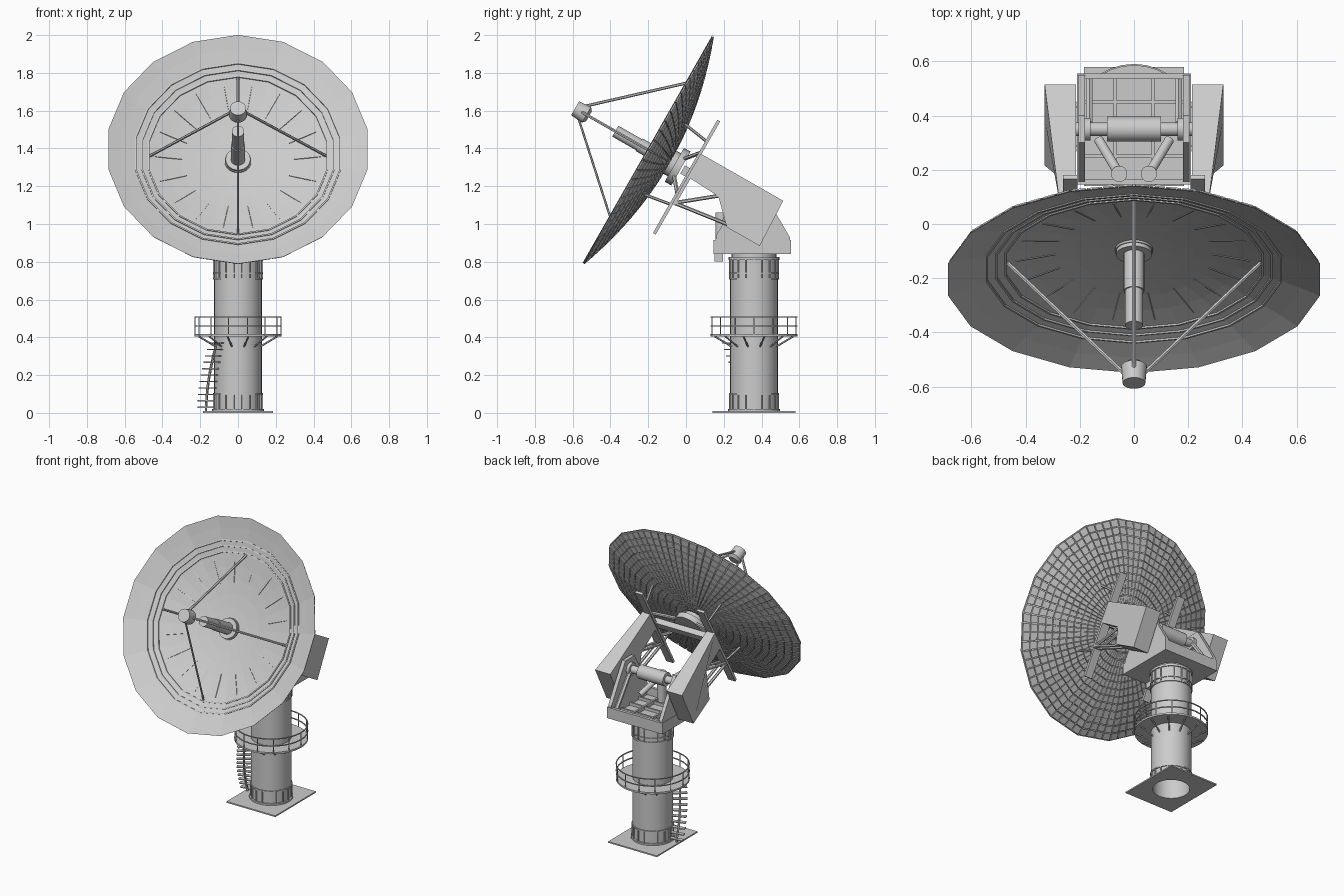
import bpy, bmesh, math
from mathutils import Matrix, Vector

if "Cube" in bpy.data.objects:
    bpy.data.objects.remove(bpy.data.objects["Cube"])

I4 = Matrix.Identity(4)
# Dish frame: local x sideways, y along the dish face, z along the pointing axis
c, s = 0.869, 0.495
DISH = Matrix(((1, 0, 0, 0), (0, s, -c, -0.205), (0, c, s, 1.395), (0, 0, 0, 1)))
COL = Matrix.Translation((0, 0.36, 0))
R, DEPTH = 0.697, 0.13


def finish(name, bm, smooth=False):
    bmesh.ops.recalc_face_normals(bm, faces=bm.faces)
    me = bpy.data.meshes.new(name)
    bm.to_mesh(me)
    bm.free()
    ob = bpy.data.objects.new(name, me)
    bpy.context.collection.objects.link(ob)
    if smooth:
        for p in me.polygons:
            p.use_smooth = True
        me.set_sharp_from_angle(angle=math.radians(35))
    return ob


def box(bm, lo, hi, M=I4):
    lo, hi = Vector(lo), Vector(hi)
    T = Matrix.Translation((lo + hi) / 2) @ Matrix.Diagonal((*(hi - lo), 1))
    bmesh.ops.create_cube(bm, size=1, matrix=M @ T)


def rod(bm, a, b, r, seg=8, M=I4, r2=None):
    a, b = M @ Vector(a), M @ Vector(b)
    d = b - a
    T = Matrix.Translation((a + b) / 2) @ d.to_track_quat('Z', 'Y').to_matrix().to_4x4()
    bmesh.ops.create_cone(bm, cap_ends=True, segments=seg, radius1=r, radius2=r if r2 is None else r2,
                          depth=d.length, matrix=T)


def lathe(bm, r0, r1, z0, z1, seg=32, M=I4):
    # ring of rectangular section
    rows = []
    for k in range(seg):
        a = 2 * math.pi * k / seg
        rows.append([bm.verts.new(M @ Vector((r * math.sin(a), r * math.cos(a), z)))
                     for r, z in ((r0, z0), (r1, z0), (r1, z1), (r0, z1))])
    for k in range(seg):
        p, q = rows[k], rows[(k + 1) % seg]
        for i in range(4):
            j = (i + 1) % 4
            bm.faces.new((p[i], p[j], q[j], q[i]))


def prism(bm, prof, xa, xb, M=I4):
    # side profile extruded in x; xa / xb are functions of the profile point
    A = [bm.verts.new(M @ Vector((xa(p), *p))) for p in prof]
    B = [bm.verts.new(M @ Vector((xb(p), *p))) for p in prof]
    bm.faces.new(A)
    bm.faces.new(B[::-1])
    n = len(prof)
    for i in range(n):
        j = (i + 1) % n
        bm.faces.new((A[i], B[i], B[j], A[j]))


def dish_point(f, k, off=0.0):
    # point on the 18-sided paraboloid, k counts quarter sides
    i, t = math.floor(k / 4), (k / 4) % 1
    a, b = math.radians(20 * i), math.radians(20 * (i + 1))
    x = math.sin(a) * (1 - t) + math.sin(b) * t
    y = math.cos(a) * (1 - t) + math.cos(b) * t
    return DISH @ Vector((x * R * f, y * R * f, -DEPTH * (1 - f * f) + off))


# Reflector shell
bm = bmesh.new()
rings = [0.08, 0.2, 0.32, 0.44, 0.56, 0.68, 0.8, 0.9, 1.0]
grid = [[bm.verts.new(dish_point(f, 4 * k)) for k in range(18)] for f in rings]
bm.faces.new(grid[0])
for u, v in zip(grid, grid[1:]):
    for k in range(18):
        j = (k + 1) % 18
        bm.faces.new((u[k], u[j], v[j], v[k]))
finish("dish_reflector", bm)

# Rear panels in concentric rows
bm = bmesh.new()
N = 13
for i in range(N):
    f0 = 0.13 + 0.87 * i / N
    f1 = 0.13 + 0.87 * (i + 0.9) / N
    for k in range(72):
        ks = (k + 0.06, k + 0.94)
        q = [(f0, ks[0]), (f0, ks[1]), (f1, ks[1]), (f1, ks[0])]
        back = [bm.verts.new(dish_point(f, g, -0.010)) for f, g in q]
        front = [bm.verts.new(dish_point(f, g, -0.003)) for f, g in q]
        bm.faces.new(back)
        for m in range(4):
            n = (m + 1) % 4
            bm.faces.new((back[m], front[m], front[n], back[n]))
finish("dish_rear_panels", bm)

# Raised seams on the dish face
bm = bmesh.new()
for f in (0.69, 0.74, 0.79):
    z = -DEPTH * (1 - f * f)
    lathe(bm, f * R - 0.004, f * R + 0.004, z - 0.004, z + 0.006, 18, DISH)
for k in range(18):
    rod(bm, dish_point(0.42, 4 * k + 2), dish_point(0.64, 4 * k + 2), 0.003, 4)
finish("dish_seams", bm)

# Feed horn, flange and rear hub
bm = bmesh.new()
rod(bm, (0, 0, -0.13), (0, 0, -0.105), 0.066, 24, DISH)
rod(bm, (0, 0, -0.11), (0, 0, 0.05), 0.038, 24, DISH)
rod(bm, (0, 0, 0.05), (0, 0, 0.195), 0.033, 24, DISH)
finish("feed_horn", bm, True)
bm = bmesh.new()
rod(bm, (0, 0, -0.165), (0, 0, -0.12), 0.07, 24, DISH)
rod(bm, (0, 0, -0.205), (0, 0, -0.165), 0.103, 24, DISH)
finish("dish_hub", bm, True)

# Subreflector and its struts
bm = bmesh.new()
rod(bm, (0, 0, 0.37), (0, 0, 0.44), 0.048, 24, DISH, 0.042)
rod(bm, (0, 0, 0.355), (0, 0, 0.37), 0.03, 24, DISH, 0.048)
finish("subreflector", bm, True)
bm = bmesh.new()
for x, y, r in ((1, 0, .008), (-1, 0, .008), (0, 1, .008), (0, -1, .006)):
    rod(bm, (x * 0.47, y * 0.47, -0.074), (x * 0.04, y * 0.04, 0.395), r, 6, DISH)
finish("subreflector_struts", bm)

# Rear mounting bars, cross beam and braces to the hub
bm = bmesh.new()
for m in (-1, 1):
    x = m * 0.235
    box(bm, (x - 0.027, -0.37, -0.262), (x + 0.027, 0.32, -0.245), DISH)
    for y in (-0.12, 0.12):
        rod(bm, (x, y, -0.25), (m * 0.06, y * 0.4, -0.19), 0.011, 6, DISH)
        rod(bm, (x, y * 1.6, -0.25), (x * 1.1, y * 1.8, -0.1), 0.008, 6, DISH)
box(bm, (-0.235, -0.025, -0.255), (0.235, 0.025, -0.215), DISH)
finish("dish_mount_bars", bm)

# Elevation arms with counterweights (profile in dish frame)
outer = lambda p: 0.33 if p[1] < -0.45 else 0.275
prof = [(0.12, -0.26), (0.12, -0.76), (-0.15, -0.77), (-0.15, -0.57), (-0.03, -0.45), (-0.02, -0.26)]
bm = bmesh.new()
for m in (-1, 1):
    prism(bm, prof, lambda p: m * 0.215, lambda p: m * outer(p), DISH)
    for x in (0.225, 0.265):
        rod(bm, (m * x, -0.175, -0.265), (m * x, -0.13, -0.6), 0.01, 6, DISH)
        rod(bm, (m * x, -0.175, -0.265), (m * x, -0.01, -0.47), 0.01, 6, DISH)
    box(bm, (m * 0.245 - 0.03, -0.185, -0.275), (m * 0.245 + 0.03, 0.12, -0.257), DISH)
finish("elevation_arms", bm)

# Yoke cheeks
bm = bmesh.new()
cheek = [(0.15, 0.86), (0.55, 0.86), (0.55, 0.93), (0.48, 1.05), (0.40, 1.18), (0.30, 1.18), (0.16, 0.94)]
for m in (-1, 1):
    prism(bm, cheek, lambda p: m * 0.18, lambda p: m * 0.205)
    rod(bm, (m * 0.165, 0.53, 0.88), (m * 0.165, 0.37, 1.1), 0.014, 6)
finish("yoke_cheeks", bm)

# Turntable tray with floor ribs and drive box
bm = bmesh.new()
box(bm, (-0.21, 0.145, 0.84), (0.21, 0.555, 0.86))
for y in (0.145, 0.535):
    box(bm, (-0.21, y, 0.84), (0.21, y + 0.02, 0.915))
for m in (-1, 1):
    box(bm, (m * 0.2 - 0.01, 0.145, 0.84), (m * 0.2 + 0.01, 0.555, 0.915))
    box(bm, (m * 0.07 - 0.006, 0.16, 0.85), (m * 0.07 + 0.006, 0.54, 0.885))
for y in (0.25, 0.35, 0.45):
    box(bm, (-0.19, y - 0.006, 0.85), (0.19, y + 0.006, 0.88))
box(bm, (-0.03, 0.15, 0.802), (0.03, 0.195, 0.84))
finish("turntable", bm)

# Elevation axle, motor and actuators
bm = bmesh.new()
rod(bm, (-0.235, 0.35, 1.11), (0.235, 0.35, 1.11), 0.025, 20)
rod(bm, (-0.1, 0.35, 1.11), (0.1, 0.35, 1.11), 0.046, 20)
for m in (-1, 1):
    rod(bm, (m * 0.18, 0.35, 1.11), (m * 0.16, 0.35, 1.11), 0.042, 20)
    rod(bm, (m * 0.055, 0.185, 1.04), (m * 0.13, 0.31, 0.93), 0.018, 14)
    rod(bm, (m * 0.055, 0.185, 0.86), (m * 0.055, 0.185, 1.06), 0.03, 16)
finish("elevation_drive", bm, True)

# Column: hollow tube with flange rings
bm = bmesh.new()
lathe(bm, 0.115, 0.126, 0.0, 0.82, 40, COL)
for z0, z1, r in ((0.008, 0.02, 0.137), (0.095, 0.105, 0.132), (0.705, 0.715, 0.132),
                  (0.735, 0.742, 0.132), (0.81, 0.825, 0.134)):
    lathe(bm, 0.12, r, z0, z1, 40, COL)
lathe(bm, 0.09, 0.118, 0.82, 0.845, 40, COL)
finish("column", bm, True)

# Stiffener ribs at the column foot and head
bm = bmesh.new()
for k in range(18):
    M = COL @ Matrix.Rotation(2 * math.pi * k / 18, 4, 'Z')
    for z0, z1 in ((0.015, 0.1), (0.715, 0.82)):
        box(bm, (0.12, -0.003, z0), (0.133, 0.003, z1), M)
finish("column_ribs", bm)

# Base plate with the column opening
bm = bmesh.new()
n = 40
loops = []
for z in (0.0, 0.009):
    inn, out = [], []
    for k in range(n):
        a = 2 * math.pi * (k + 0) / n
        x, y = math.cos(a), math.sin(a)
        q = max(abs(x), abs(y))
        inn.append(bm.verts.new((0.118 * x, 0.36 + 0.118 * y, z)))
        out.append(bm.verts.new((0.185 * x / q, 0.36 + 0.22 * y / q, z)))
    loops += [inn, out]
for p, q in ((0, 1), (2, 3), (0, 2), (1, 3)):
    for k in range(n):
        j = (k + 1) % n
        bm.faces.new((loops[p][k], loops[p][j], loops[q][j], loops[q][k]))
finish("base_plate", bm)

# Service platform deck, railing and brackets
bm = bmesh.new()
lathe(bm, 0.12, 0.23, 0.405, 0.417, 32, COL)
finish("platform_deck", bm, True)
bm = bmesh.new()
for z in (0.46, 0.508):
    lathe(bm, 0.225, 0.231, z - 0.003, z + 0.003, 32, COL)
for k in range(14):
    M = COL @ Matrix.Rotation(2 * math.pi * k / 14, 4, 'Z')
    rod(bm, (0.228, 0, 0.41), (0.228, 0, 0.508), 0.003, 6, M)
finish("platform_railing", bm)
bm = bmesh.new()
for k in range(12):
    M = COL @ Matrix.Rotation(2 * math.pi * (k + 0.5) / 12, 4, 'Z')
    rod(bm, (0.124, 0, 0.352), (0.215, 0, 0.405), 0.005, 6, M)
finish("platform_brackets", bm)

# Spiral stair up to the platform
bm = bmesh.new()
last = None
for k in range(11):
    a = math.radians(186 + 4.2 * k)
    z = 0.03 + 0.034 * k
    box(bm, (0.12, -0.014, z - 0.003), (0.215, 0.014, z + 0.003), COL @ Matrix.Rotation(a, 4, 'Z'))
    p = COL @ Vector((0.17 * math.cos(a), 0.17 * math.sin(a), z - 0.003))
    rod(bm, last or (p.x, p.y, 0.005), p, 0.007, 6)
    last = p
finish("spiral_stair", bm)
